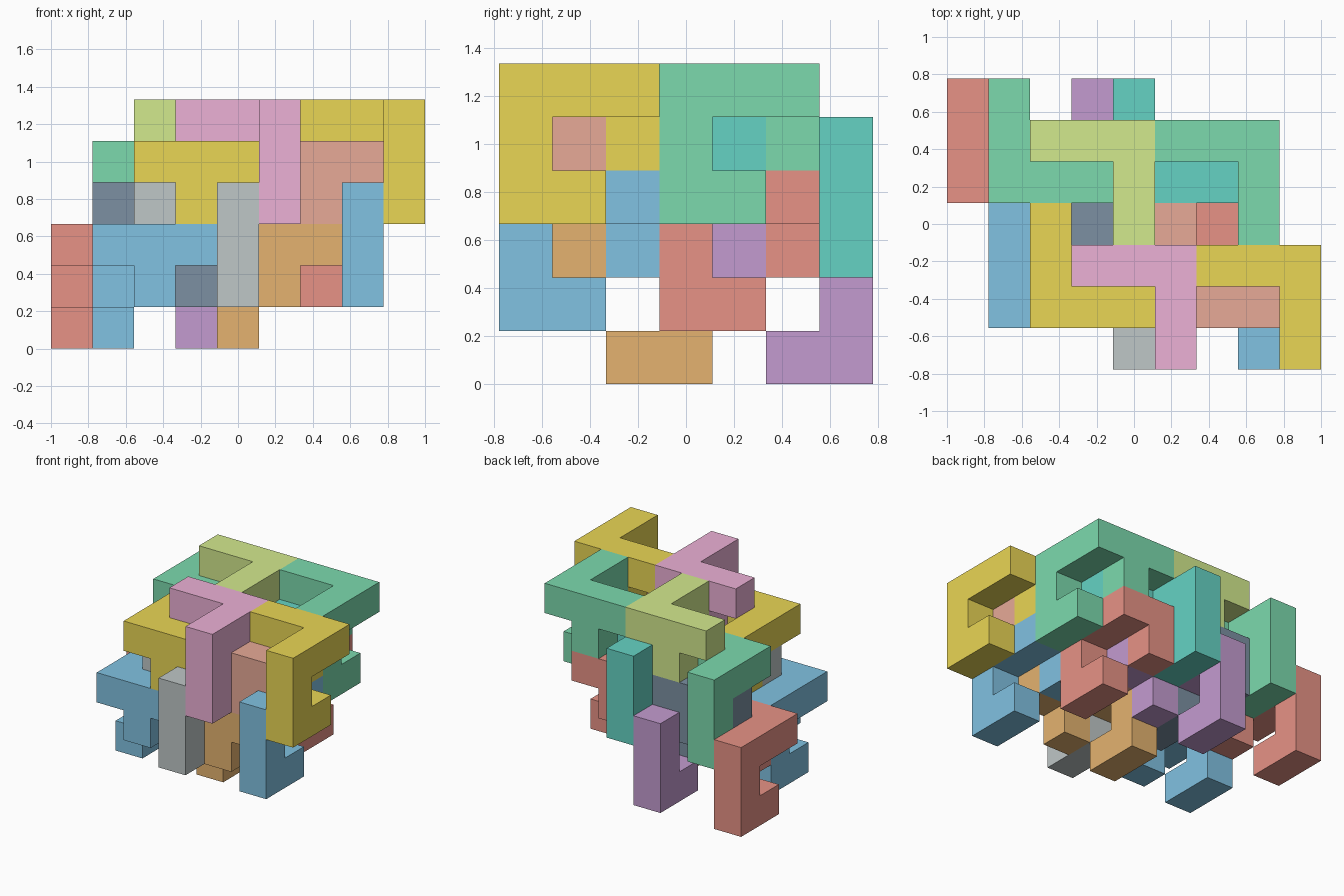
import bpy, bmesh
from mathutils import Vector

if "Cube" in bpy.data.objects:
    bpy.data.objects.remove(bpy.data.objects["Cube"])

U = 2 / 9                                  # edge of one unit cube
SIZE = (9, 7, 6)                           # whole assembly in cubes

# One nine-cube puzzle piece in a 3x3x3 box: hook in the y-z plane, arm along x, stub below the arm
HOOK = [(2, 2, 2), (2, 1, 2), (2, 0, 2), (2, 0, 1), (2, 0, 0), (2, 1, 0)]
PIECE = HOOK + [(0, 2, 2), (1, 2, 2), (1, 2, 1)]
TURNED = [(2 - x, 2 - y, z) for x, y, z in PIECE]   # half turn about z

COLORS = {
    "red": (0.80, 0.29, 0.24), "blue": (0.22, 0.54, 0.76), "green": (0.20, 0.70, 0.42),
    "yellow": (0.82, 0.67, 0.09), "orange": (0.78, 0.45, 0.16), "purple": (0.55, 0.33, 0.63),
    "teal": (0.13, 0.65, 0.55), "dark": (0.20, 0.28, 0.36), "gray": (0.52, 0.57, 0.57),
    "salmon": (0.80, 0.40, 0.31), "pink": (0.84, 0.44, 0.67), "lime": (0.65, 0.82, 0.27),
}


def material(name):
    mat = bpy.data.materials.get(name) or bpy.data.materials.new(name)
    mat.diffuse_color = (*COLORS[name], 1)
    mat.use_nodes = True
    mat.node_tree.nodes["Principled BSDF"].inputs["Base Color"].default_value = mat.diffuse_color
    return mat


def add_piece(name, color, cells, offset):
    bm = bmesh.new()
    filled = set(cells)
    origin = Vector((-SIZE[0] / 2, -SIZE[1] / 2, 0)) + Vector(offset)
    for cell in cells:
        for axis in range(3):
            for sign in (-1, 1):
                n = Vector((0, 0, 0))
                n[axis] = sign
                if tuple(int(a + b) for a, b in zip(cell, n)) in filled:
                    continue               # no wall between cubes of one piece
                u = Vector((0, 0, 0))
                u[(axis + 1) % 3] = 1
                v = n.cross(u)
                mid = origin + Vector(cell) + Vector((0.5, 0.5, 0.5)) + n / 2
                bm.faces.new([bm.verts.new((mid + (u * a + v * b) / 2) * U)
                              for a, b in ((-1, -1), (1, -1), (1, 1), (-1, 1))])
    bmesh.ops.remove_doubles(bm, verts=bm.verts, dist=0.001)
    bmesh.ops.dissolve_limit(bm, angle_limit=0.01, verts=bm.verts, edges=bm.edges)
    mesh = bpy.data.meshes.new(name)
    bm.to_mesh(mesh)
    bm.free()
    mesh.materials.append(material(color))
    bpy.context.collection.objects.link(bpy.data.objects.new(name, mesh))


# Four interlocking layers: orientation, height, then colour and x-y place of each piece
LAYERS = [
    ("bottom", TURNED, 0, [("blue", 1, 1), ("orange", 4, 1), ("red", 0, 4), ("purple", 3, 4)]),
    ("lower", PIECE, 1, [("gray", 2, 0), ("blue", 5, 0), ("dark", 1, 3), ("red", 4, 3)]),
    ("upper", TURNED, 2, [("yellow", 2, 1), ("salmon", 5, 1), ("green", 1, 4), ("teal", 4, 4)]),
    ("top", PIECE, 3, [("pink", 3, 0), ("yellow", 6, 0), ("lime", 2, 3), ("green", 5, 3)]),
]
for level, cells, z, pieces in LAYERS:
    for color, x, y in pieces:
        add_piece(f"{level}_{color}_piece", color, cells, (x, y, z))
